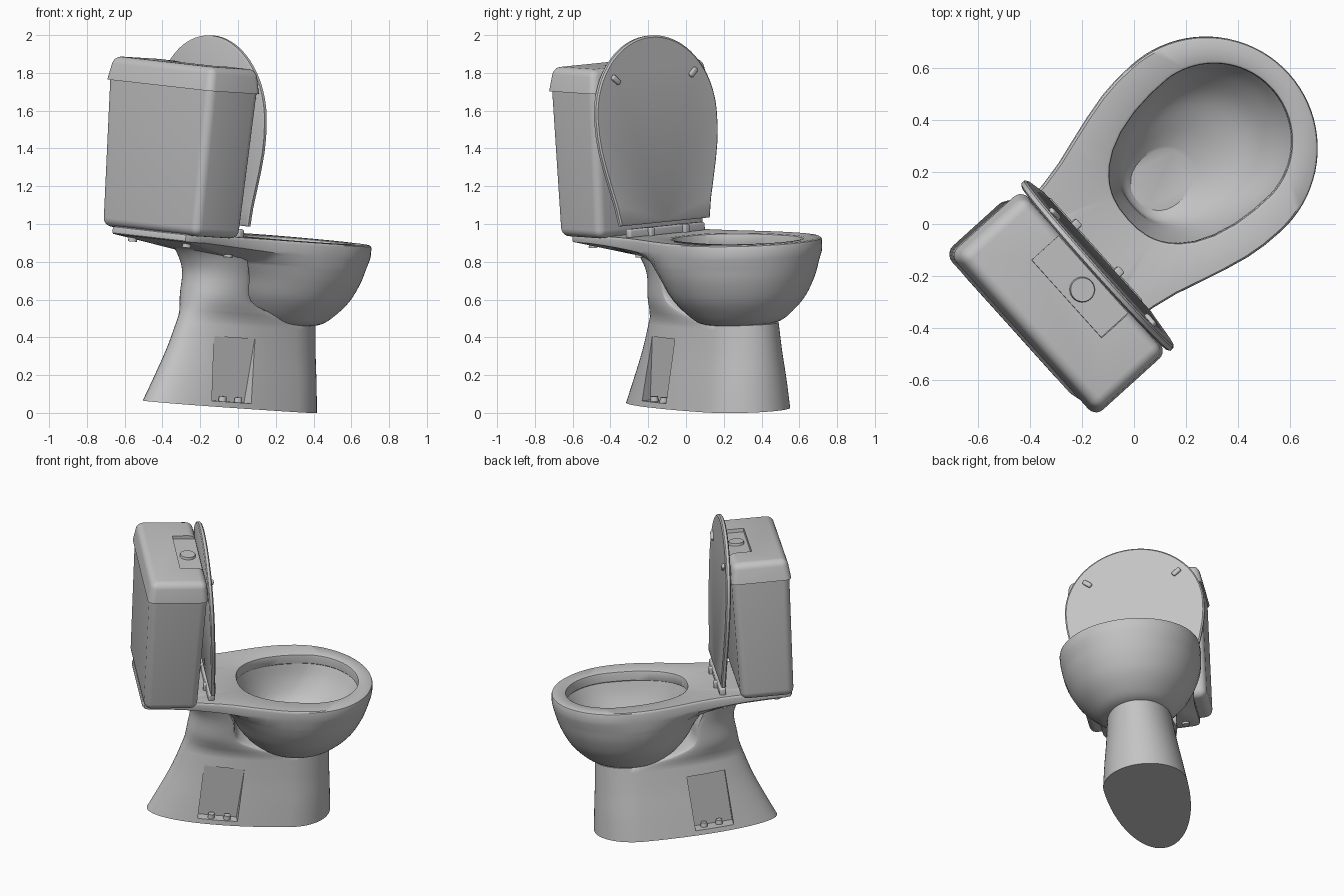
import bpy, bmesh, math
from mathutils import Matrix, Vector

if "Cube" in bpy.data.objects:
    bpy.data.objects.remove(bpy.data.objects["Cube"])

# Material
china = bpy.data.materials.new("grey_china")
china.use_nodes = True
GREY = (0.55, 0.55, 0.55, 1)
china.diffuse_color = GREY
china.node_tree.nodes["Principled BSDF"].inputs["Base Color"].default_value = GREY

# The whole fixture is turned and slightly tilted; parts are built with +x forward
PLACE = (Matrix.Translation((0, 0, 0.028)) @ Matrix.Rotation(0.025, 4, 'X')
         @ Matrix.Rotation(0.085, 4, 'Y') @ Matrix.Rotation(math.radians(42), 4, 'Z')
         @ Matrix.Translation((0, 0.096, 0)))
parts = []


def finish(name, bm, local=Matrix()):
    bmesh.ops.recalc_face_normals(bm, faces=bm.faces)
    me = bpy.data.meshes.new(name)
    bm.to_mesh(me)
    bm.free()
    me.materials.append(china)
    ob = bpy.data.objects.new(name, me)
    bpy.context.collection.objects.link(ob)
    ob.matrix_world = PLACE @ local
    parts.append(ob)
    return ob


def loft(name, rings, local=Matrix()):
    bm = bmesh.new()
    loops = [[bm.verts.new(p) for p in ring] for ring in rings]
    n = len(loops[0])
    for a, b in zip(loops, loops[1:]):
        for i in range(n):
            j = (i + 1) % n
            bm.faces.new((a[i], a[j], b[j], b[i]))
    bm.faces.new(loops[0])
    bm.faces.new(loops[-1])
    return finish(name, bm, local)


def smooth_rows(rows, steps=4):
    """Spline through section rows so lofts curve evenly."""
    rows = [Vector(r) for r in rows]
    out = []
    for i in range(len(rows) - 1):
        p0, p1, p2 = rows[max(i - 1, 0)], rows[i], rows[i + 1]
        p3 = rows[min(i + 2, len(rows) - 1)]
        for k in range(steps):
            t = k / steps
            out.append(p1 + (p2 - p0) * (t / 2)
                       + (p0 * 2 - p1 * 5 + p2 * 4 - p3) * (t * t / 2)
                       + (p1 * 3 - p0 - p2 * 3 + p3) * (t ** 3 / 2))
    return out + [rows[-1]]


def egg(row, angles, blunt=1.0):
    """Oval section: height, centre, front length, back length, half width."""
    z, c, front, back, half = row
    ring = []
    for a in angles:
        cs, sn = math.cos(a), math.sin(a)
        p = 1.0 if cs > 0 else blunt
        ring.append((c + math.copysign(abs(cs) ** p, cs) * (front if cs > 0 else back),
                     half * math.copysign(abs(sn) ** p, sn), z))
    return ring


def box(name, x, y, z, bottom=None, bevel=0.0, skip=None):
    """Box with optional bottom x/half-width and bevel away from a skipped side."""
    bm = bmesh.new()
    bmesh.ops.create_cube(bm, size=1)
    for v in bm.verts:
        low = v.co.z < 0
        xs, ys = bottom if (bottom and low) else (x, y)
        v.co = (xs[v.co.x > 0], ys[v.co.y > 0], z[0] if low else z[1])
    if bevel:
        edges = [e for e in bm.edges if skip is None
                 or any(abs(v.co.z - skip) > 1e-4 for v in e.verts)]
        bmesh.ops.bevel(bm, geom=edges, offset=bevel, segments=5, profile=0.5,
                        affect='EDGES', clamp_overlap=True)
    return finish(name, bm)


def cylinder(name, r, h, local):
    bm = bmesh.new()
    bmesh.ops.create_cone(bm, cap_ends=True, segments=24, radius1=r, radius2=r * 0.88, depth=h)
    return finish(name, bm, local)


def carve(target, cutter):
    mod = target.modifiers.new("carve", 'BOOLEAN')
    mod.operation, mod.object, mod.solver = 'DIFFERENCE', cutter, 'EXACT'
    bpy.context.view_layer.objects.active = target
    bpy.ops.object.modifier_apply(modifier=mod.name)
    parts.remove(cutter)
    bpy.data.objects.remove(cutter)


# Plan outline of rim and tank shelf, from tip to tail, then mirrored
tip = [(0.36 + 0.43 * math.cos(a), 0.43 * math.sin(a))
       for a in (math.pi / 2 * i / 20 for i in range(21))]
flank = [(0.28, 0.428), (0.2, 0.418), (0.1, 0.395), (0, 0.367), (-0.1, 0.338), (-0.2, 0.318)]
tail = [(-0.3, 0.306), (-0.4, 0.3), (-0.52, 0.3), (-0.62, 0.3), (-0.65, 0.29),
        (-0.66, 0.26), (-0.66, 0.13), (-0.66, 0)]


def mirror(half):
    return half + [(u, -v) for u, v in reversed(half[1:-1])]


outline = mirror(tip + flank + tail)
angles = [math.atan2(v, u - 0.32) for u, v in outline]


def rim(z, scale=1.0, lift=0.0):
    return [(0.1 + (u - 0.1) * scale, v * scale,
             z + lift * min(1, max(0, 0.1 - u) / 0.6)) for u, v in outline]


# Bowl: outer shell, rim, egg-shaped opening and inner basin as one skin
outer = [(0.45, 0.32, 0.15, 0.15, 0.15), (0.47, 0.32, 0.24, 0.21, 0.22),
         (0.52, 0.32, 0.31, 0.28, 0.28), (0.6, 0.32, 0.38, 0.35, 0.35),
         (0.7, 0.32, 0.43, 0.41, 0.4), (0.78, 0.32, 0.455, 0.48, 0.423)]
inner = [(0.84, 0.4, 0.305, 0.45, 0.305), (0.75, 0.36, 0.29, 0.38, 0.28),
         (0.65, 0.29, 0.26, 0.28, 0.23), (0.58, 0.2, 0.2, 0.18, 0.16),
         (0.54, 0.17, 0.12, 0.12, 0.11)]
rings = [egg(r, angles) for r in smooth_rows(outer)]
rings += [rim(0.83, 0.995, 0.035), rim(0.85, 1, 0.02), rim(0.892), rim(0.902, 0.994), rim(0.907, 0.98)]
rings += [egg((z, 0.4, 0.3 + d, 0.445 + d, 0.3 + d), angles, 0.85)
          for z, d in ((0.907, 0.012), (0.902, 0.003), (0.89, 0), (0.845, 0))]
rings += [egg(r, angles, 0.87) for r in smooth_rows(inner)]
loft("bowl", rings)

# Pedestal with flared foot, neck running up to the shelf
even = [2 * math.pi * i / 64 for i in range(64)]
foot = [(0, 0.3, 0.28, 0.85, 0.258), (0.15, 0.3, 0.27, 0.777, 0.238),
        (0.3, 0.29, 0.268, 0.7, 0.216), (0.46, 0.28, 0.268, 0.635, 0.197)]
neck = [(0.5, 0.1, 0.15, 0.443, 0.195), (0.57, -0.05, 0.04, 0.283, 0.193),
        (0.7, -0.08, 0.02, 0.24, 0.2), (0.8, -0.12, 0.01, 0.25, 0.215),
        (0.86, -0.14, 0.01, 0.31, 0.235)]
pedestal = loft("pedestal", [egg(r, even) for r in smooth_rows(foot)]
                + [egg(r, even) for r in smooth_rows(neck)], Matrix.Translation((0, 0.015, 0)))

# Fixing recesses, floor bolts and hinges on both sides
for s, side in ((1, "left"), (-1, "right")):
    carve(pedestal, loft("recess", [
        [(back, s * vb, z), (front, s * vf, z), (front, s * 0.5, z), (back, s * 0.5, z)]
        for z, back, front, vb, vf in ((0.03, -0.26, -0.02, 0.115, 0.162),
                                       (0.37, -0.23, 0.01, 0.116, 0.17))]))
    for i, (u, v) in enumerate(((-0.175, 0.162), (-0.08, 0.182))):
        cylinder(f"floor_bolt_{side}_{i + 1}", 0.022, 0.03,
                 Matrix.Translation((u, s * v, 0.042)))
    cylinder(f"tank_bolt_{side}", 0.024, 0.04, Matrix.Translation((-0.57, s * 0.215, 0.853)))
    cylinder(f"hinge_bolt_{side}", 0.024, 0.06, Matrix.Translation((-0.24, s * 0.18, 0.825)))
    box(f"hinge_{side}", (-0.27, -0.195), sorted((s * 0.105, s * 0.14)), (0.9, 0.95), bevel=0.008)
box("hinge_bar", (-0.255, -0.215), (-0.27, 0.27), (0.9, 0.95), bevel=0.012)

# Tank, its lid with a shallow front recess, and the push button
box("tank", (-0.675, -0.318), (-0.41, 0.41), (0.9, 1.675),
    bottom=((-0.662, -0.335), (-0.38, 0.38)), bevel=0.045, skip=1.675)
lid = box("tank_lid", (-0.667, -0.327), (-0.4, 0.4), (1.675, 1.802),
          bottom=((-0.685, -0.312), (-0.42, 0.42)), bevel=0.04, skip=1.675)
carve(lid, box("lid_recess", (-0.478, -0.2), (-0.21, 0.21), (1.78, 1.9),
               bottom=((-0.468, -0.2), (-0.2, 0.2))))
cylinder("flush_button", 0.052, 0.03, Matrix.Translation((-0.4, -0.015, 1.78)))

# Raised seat cover, hinged up against the tank, with two bumpers
cover = mirror(tip + flank + [(-0.2, 0)])
HINGE = Matrix.Translation((-0.236, -0.006, 0.969)) @ Matrix.Rotation(math.radians(-94.9), 4, 'Y')
loft("seat_cover", [[(0.5 + (u - 0.3) * k, v * k, z) for u, v in cover]
                    for z, k in ((-0.015, 0.98), (-0.008, 1), (0.008, 1), (0.015, 0.975))], HINGE)
for s, side in ((1, "left"), (-1, "right")):
    bm = bmesh.new()
    bmesh.ops.create_cube(bm, size=1)
    bmesh.ops.scale(bm, verts=bm.verts, vec=(0.06, 0.03, 0.026))
    bmesh.ops.bevel(bm, geom=bm.edges[:], offset=0.009, segments=3, profile=0.5, affect='EDGES')
    finish(f"bumper_{side}", bm, HINGE @ Matrix.Translation((0.775, s * 0.276, -0.018))
           @ Matrix.Rotation(s * math.radians(50), 4, 'Z'))

# Smooth shading with crisp edges
bpy.ops.object.select_all(action='DESELECT')
for ob in parts:
    ob.select_set(True)
bpy.context.view_layer.objects.active = parts[0]
bpy.ops.object.shade_smooth_by_angle(angle=math.radians(35))
